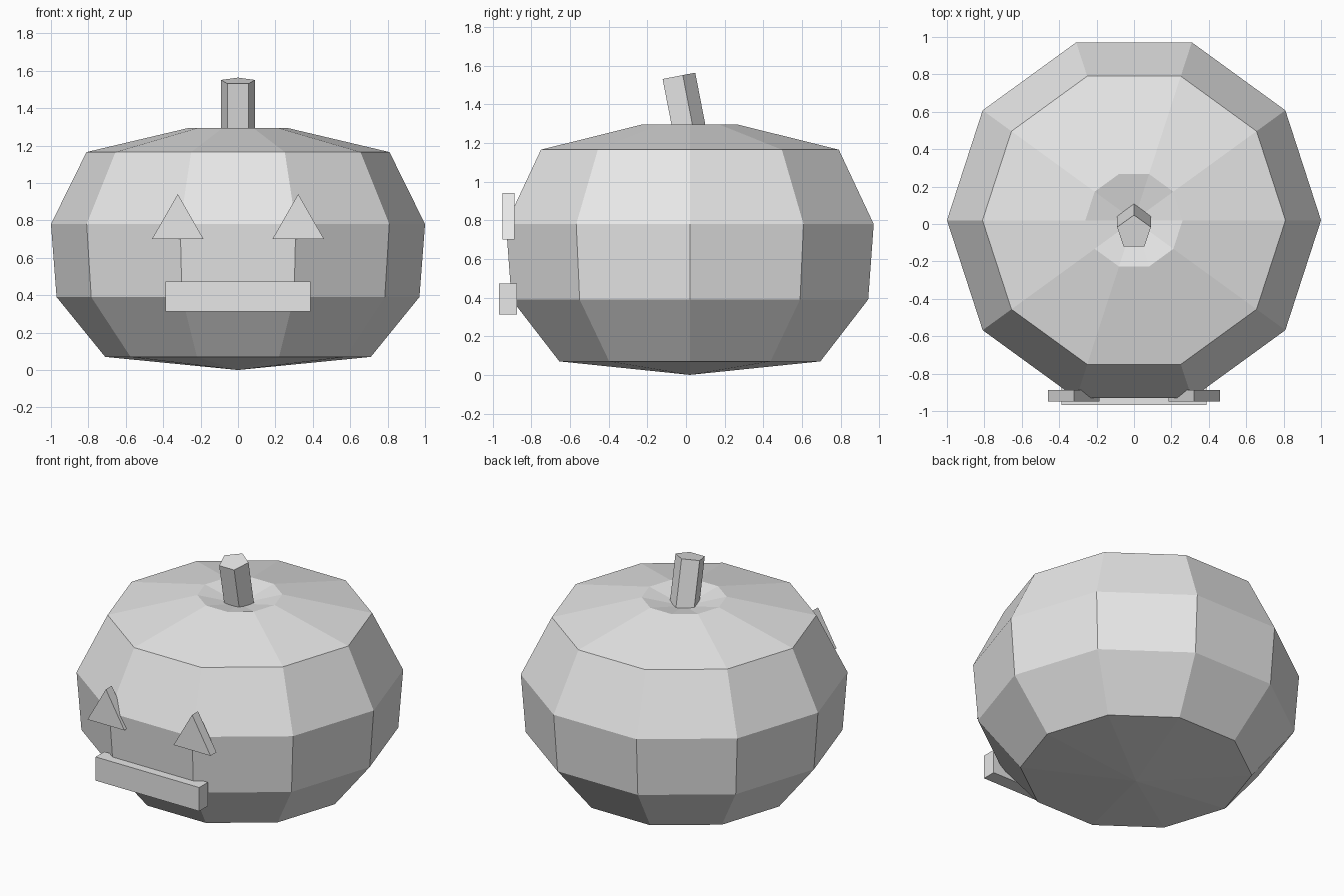
import bpy, bmesh, math
from mathutils import Matrix, Vector

if "Cube" in bpy.data.objects:
    bpy.data.objects.remove(bpy.data.objects["Cube"])

# One plain grey for every part
grey = bpy.data.materials.new("plain_grey")
grey.use_nodes = True
grey.diffuse_color = (0.8, 0.8, 0.8, 1)
grey.node_tree.nodes["Principled BSDF"].inputs["Base Color"].default_value = (0.8, 0.8, 0.8, 1)


def make_object(name, bm):
    bmesh.ops.recalc_face_normals(bm, faces=bm.faces)
    mesh = bpy.data.meshes.new(name)
    bm.to_mesh(mesh)
    bm.free()
    mesh.materials.append(grey)
    obj = bpy.data.objects.new(name, mesh)
    bpy.context.collection.objects.link(obj)
    return obj


def prism(name, outline, depth):
    """Extrude a flat outline along the depth vector."""
    bm = bmesh.new()
    face = bm.faces.new([bm.verts.new(p) for p in outline])
    new = bmesh.ops.extrude_face_region(bm, geom=[face], use_keep_orig=True)["geom"]
    bmesh.ops.translate(bm, vec=depth, verts=[g for g in new if isinstance(g, bmesh.types.BMVert)])
    return make_object(name, bm)


# Pumpkin body: a ten-sided lathe with a sunken top
CENTRE_Y = 0.02
SIDES = 10
profile = [(0, 0), (0.71, 0.07), (0.97, 0.39), (1.0, 0.78),
           (0.81, 1.165), (0.26, 1.295), (0, 1.235)]
bm = bmesh.new()
verts = [bm.verts.new((r, CENTRE_Y, z)) for r, z in profile]
edges = [bm.edges.new(pair) for pair in zip(verts, verts[1:])]
bmesh.ops.spin(bm, geom=verts + edges, cent=(0, CENTRE_Y, 0), axis=(0, 0, 1),
               angle=math.tau, steps=SIDES, use_duplicate=False)
bmesh.ops.remove_doubles(bm, verts=bm.verts, dist=0.001)
make_object("pumpkin_body", bm)

# Five-sided stem leaning forwards
bm = bmesh.new()
bmesh.ops.create_cone(bm, cap_ends=True, segments=5, radius1=0.095, radius2=0.095, depth=0.32)
top_vertex = max(bm.verts, key=lambda v: v.co.y).co
turn = math.pi / 2 - math.atan2(top_vertex.y, top_vertex.x)
bmesh.ops.rotate(bm, verts=bm.verts, matrix=Matrix.Rotation(turn, 3, 'Z'))
bmesh.ops.rotate(bm, verts=bm.verts, matrix=Matrix.Rotation(math.radians(11), 3, 'X'))
bmesh.ops.translate(bm, verts=bm.verts, vec=(0, -0.015, 1.388))
make_object("stem", bm)

# Triangular eyes
for name, x in (("left_eye", 0.322), ("right_eye", -0.322)):
    prism(name, [(x - 0.138, -0.95, 0.7), (x + 0.138, -0.95, 0.7), (x, -0.95, 0.94)],
          Vector((0, 0.063, 0)))

# Bar-shaped mouth
prism("mouth", [(-0.387, -0.967, 0.313), (0.387, -0.967, 0.313),
                (0.387, -0.967, 0.473), (-0.387, -0.967, 0.473)], Vector((0, 0.092, 0)))
